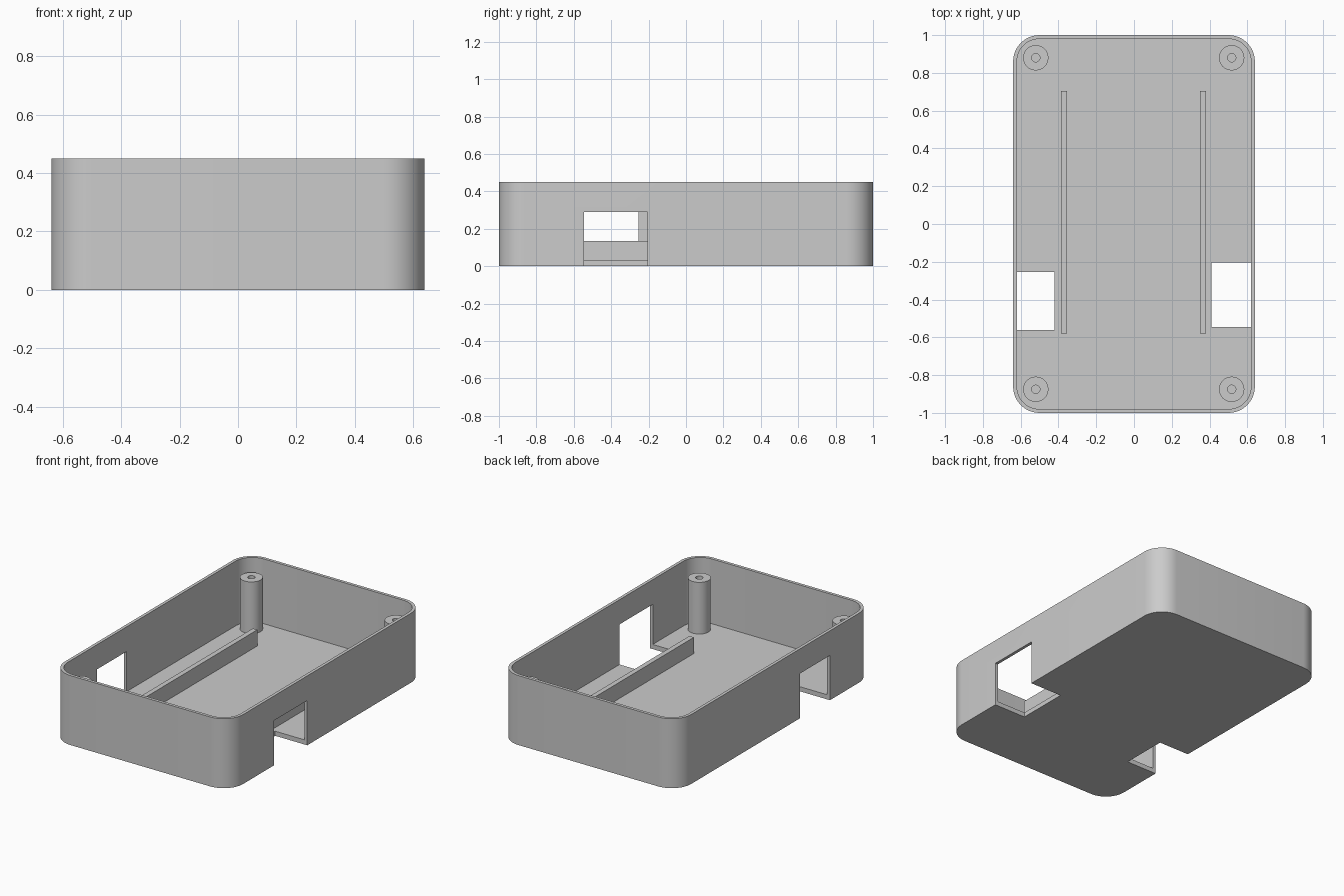
import bpy, bmesh
from math import sin, cos, pi, radians

if "Cube" in bpy.data.objects:
    bpy.data.objects.remove(bpy.data.objects["Cube"], do_unlink=True)

HALF_X, HALF_Y, HEIGHT = 0.64, 1.0, 0.45
RADIUS, WALL, FLOOR = 0.14, 0.02, 0.03

grey = bpy.data.materials.new("plain grey")
grey.use_nodes = True
grey.diffuse_color = (0.6, 0.6, 0.6, 1)
grey.node_tree.nodes["Principled BSDF"].inputs["Base Color"].default_value = (0.6, 0.6, 0.6, 1)


def make_object(name, bm):
    bmesh.ops.recalc_face_normals(bm, faces=bm.faces)
    mesh = bpy.data.meshes.new(name)
    bm.to_mesh(mesh)
    bm.free()
    mesh.materials.append(grey)
    obj = bpy.data.objects.new(name, mesh)
    bpy.context.collection.objects.link(obj)
    return obj


def select(obj):
    bpy.ops.object.select_all(action="DESELECT")
    obj.select_set(True)
    bpy.context.view_layer.objects.active = obj


def smooth(obj):
    select(obj)
    bpy.ops.object.shade_smooth_by_angle(angle=radians(30))


def box(name, x0, x1, y0, y1, z0, z1):
    bm = bmesh.new()
    bmesh.ops.create_cube(bm, size=1)
    for v in bm.verts:
        v.co = (x0 if v.co.x < 0 else x1, y0 if v.co.y < 0 else y1, z0 if v.co.z < 0 else z1)
    return make_object(name, bm)


def rounded_outline(inset, steps=12):
    """Points of the rounded rectangle, drawn in by inset."""
    r = RADIUS - inset
    points = []
    for corner, (sx, sy) in enumerate([(1, 1), (-1, 1), (-1, -1), (1, -1)]):
        for i in range(steps + 1):
            a = (corner + i / steps) * pi / 2
            points.append((sx * (HALF_X - RADIUS) + r * cos(a), sy * (HALF_Y - RADIUS) + r * sin(a)))
    return points


def circle(r, n=32):
    return [(r * cos(2 * pi * i / n), r * sin(2 * pi * i / n)) for i in range(n)]


def open_cup(name, outer, inner, z0, z_in, z1):
    """Solid with a well: outer outline from z0 to z1, inner outline down to z_in."""
    bm = bmesh.new()
    rings = [[bm.verts.new((x, y, z)) for x, y in pts]
             for pts, z in ((outer, z0), (outer, z1), (inner, z1), (inner, z_in))]
    n = len(outer)
    for a, b in zip(rings, rings[1:]):
        for i in range(n):
            bm.faces.new((a[i], a[(i + 1) % n], b[(i + 1) % n], b[i]))
    bm.faces.new(rings[0])
    bm.faces.new(rings[-1])
    return make_object(name, bm)


# Tray with rounded corners
tray = open_cup("case_tray", rounded_outline(0), rounded_outline(WALL), 0, FLOOR, HEIGHT)

# Port openings through both side walls and the floor beside them
openings = {"left": (0.41, 0.8, -0.545, -0.205), "right": (-0.8, -0.42, -0.56, -0.255)}
for side, (x0, x1, y0, y1) in openings.items():
    cutter = box(side + "_port_cutter", x0, x1, y0, y1, -0.1, 0.29)
    cutter.hide_render = True
    mod = tray.modifiers.new(side + "_port", "BOOLEAN")
    mod.operation, mod.solver, mod.object = "DIFFERENCE", "EXACT", cutter
    select(tray)
    bpy.ops.object.modifier_apply(modifier=mod.name)
    bpy.data.objects.remove(cutter, do_unlink=True)
smooth(tray)

# Guide rails along the floor
box("left_rail", 0.35, 0.382, -0.58, 0.705, FLOOR - 0.01, 0.135)
box("right_rail", -0.387, -0.355, -0.58, 0.705, FLOOR - 0.01, 0.135)

# Screw posts in the corners
for x, side in ((0.517, "left"), (-0.52, "right")):
    for y, end in ((-0.875, "front"), (0.88, "back")):
        post = open_cup(f"{end}_{side}_post", circle(0.067), circle(0.022), FLOOR - 0.01, FLOOR, 0.365)
        post.location = (x, y, 0)
        smooth(post)
